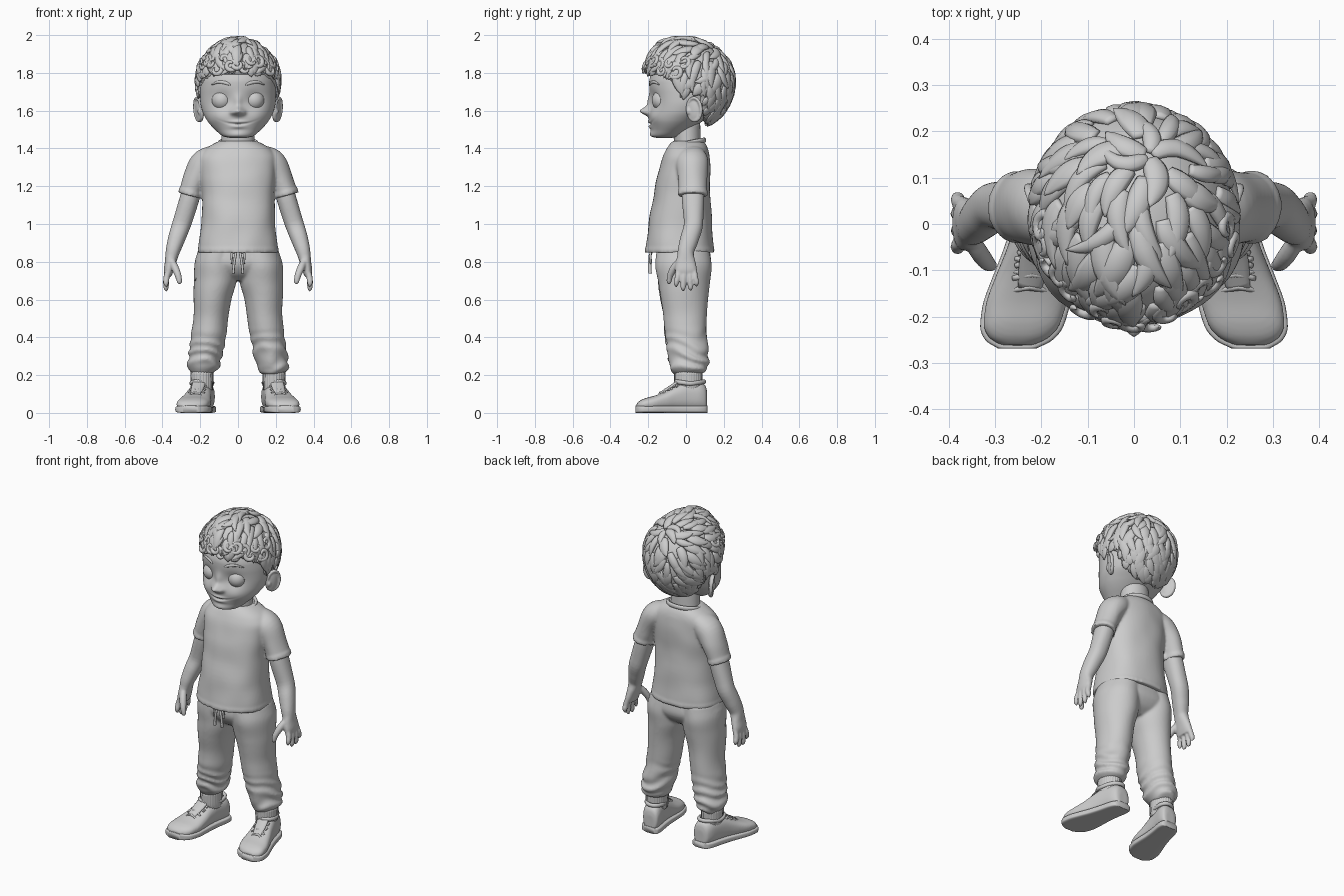
import bpy, bmesh, math, random
from mathutils import Vector, Matrix, noise

if "Cube" in bpy.data.objects:
    bpy.data.objects.remove(bpy.data.objects["Cube"])

random.seed(4)
X, Y, Z = Vector((1, 0, 0)), Vector((0, 1, 0)), Vector((0, 0, 1))


def spline(keys, sub, closed):
    """Smooth interpolation of key tuples without overshoot."""
    n = len(keys)
    get = (lambda i: keys[i % n]) if closed else (lambda i: keys[max(0, min(n - 1, i))])

    def slope(i, k):
        a, b = get(i)[k] - get(i - 1)[k], get(i + 1)[k] - get(i)[k]
        if not closed and i in (0, n - 1):
            return a + b
        return 2 * a * b / (a + b) if a * b > 0 else 0
    out = []
    for i in range(n if closed else n - 1):
        for j in range(sub):
            t = j / sub
            h = (2*t**3 - 3*t*t + 1, t**3 - 2*t*t + t, 3*t*t - 2*t**3, t**3 - t*t)
            out.append([h[0]*get(i)[k] + h[1]*slope(i, k) + h[2]*get(i+1)[k] + h[3]*slope(i+1, k)
                        for k in range(5)])
    return out if closed else out + [list(keys[-1])]


def tube(bm, keys, ref=X, axis=None, sub=5, seg=20, n=2.0, warp=None, closed=False):
    """Loft through keys (x, y, z, radius along ref, radius across)."""
    rows = spline(keys, sub, closed)
    pts = [Vector(r[:3]) for r in rows]
    rings, m = [], len(pts)
    for i, (r, p) in enumerate(zip(rows, pts)):
        nxt, prv = (pts[(i+1) % m], pts[i-1]) if closed else (pts[min(i+1, m-1)], pts[max(i-1, 0)])
        t = axis or (nxt - prv).normalized()
        d = ref(p) if callable(ref) else ref
        u = (d - t * d.dot(t)).normalized()
        v = t.cross(u)
        ring = []
        for k in range(seg):
            c, s = math.cos(2*math.pi*k/seg), math.sin(2*math.pi*k/seg)
            o = u * (math.copysign(abs(c)**(2/n), c) * r[3]) + v * (math.copysign(abs(s)**(2/n), s) * r[4])
            q = p + o
            ring.append(bm.verts.new(warp(q, o.normalized()) if warp else q))
        rings.append(ring)
    for i in range(m if closed else m - 1):
        a, b = rings[i], rings[(i + 1) % m]
        for k in range(seg):
            bm.faces.new((a[k], a[(k+1) % seg], b[(k+1) % seg], b[k]))
    if not closed:
        bm.faces.new(rings[0])
        bm.faces.new(rings[-1])


def ball(bm, loc, size, rot=0):
    mat = Matrix.Translation(loc) @ Matrix.Rotation(rot, 4, 'Z') @ Matrix.Diagonal((*size, 1))
    bmesh.ops.create_uvsphere(bm, u_segments=32, v_segments=20, radius=1, matrix=mat)


def make(name, bm, mirror=False, voxel=0, smooth=5):
    bmesh.ops.recalc_face_normals(bm, faces=bm.faces)
    me = bpy.data.meshes.new(name)
    bm.to_mesh(me)
    bm.free()
    me.shade_smooth()
    ob = bpy.data.objects.new(name, me)
    bpy.context.collection.objects.link(ob)
    if voxel:
        mod = ob.modifiers.new("merge", 'REMESH')
        mod.mode, mod.voxel_size, mod.use_smooth_shade = 'VOXEL', voxel, True
        mod = ob.modifiers.new("soften", 'SMOOTH')
        mod.iterations = smooth
    if mirror:
        ob.modifiers.new("mirror", 'MIRROR').use_mirror_merge = False


def hump(a, a0, sa, b, b0, sb):
    return math.exp(-((a - a0) / sa)**2 - ((b - b0) / sb)**2)


def taper(s, power):
    return max(.05, max(0.0, math.sin(math.pi * (.18 + .82 * s)))**power)


# Head with sculpted nose, sockets, cheeks and mouth
def face(p, o):
    if p.y < -.04:
        x, z = abs(p.x), p.z
        p.y -= (.046*hump(x, 0, .026, z, 1.597, .022) + .016*hump(x, .029, .012, z, 1.59, .013)
                + .014*hump(x, 0, .018, z, 1.645, .04) - .018*hump(x, .085, .045, z, 1.655, .042)
                + .008*hump(x, .11, .05, z, 1.565, .035) + .008*hump(x, 0, .04, z, 1.541, .008)
                + .009*hump(x, 0, .035, z, 1.515, .01) + .006*hump(x, 0, .04, z, 1.475, .016)
                - .009*hump(x, 0, .065, z, 1.528 + 2.2*x*x, .0045))
    return p


bm = bmesh.new()
head_rings = [(1.455, -.115, .035, .035), (1.463, -.108, .075, .072), (1.5, -.08, .122, .106),
              (1.55, -.05, .165, .145), (1.6, -.02, .19, .175), (1.65, -.005, .2, .185),
              (1.7, 0, .202, .192), (1.75, 0, .198, .195), (1.82, .01, .18, .185), (1.9, .02, .12, .12)]
tube(bm, [(0, y, z, a, b) for z, y, a, b in head_rings], axis=Z, sub=11, seg=120, warp=face)
make("head", bm)
bm = bmesh.new()
tube(bm, [(0, .01, 1.36, .1, .085), (0, .008, 1.42, .088, .07), (0, .0, 1.54, .085, .075)], axis=Z, seg=32)
make("neck", bm)

# Eyes, lids, brows, ears
bm = bmesh.new()
ball(bm, (.085, -.127, 1.655), (.054, .054, .054))
make("eye", bm, True)
bm = bmesh.new()
for a0, a1, r in ((5, 175, .007), (200, 340, .004)):
    lid = []
    for i in range(9):
        a = math.radians(a0 + (a1 - a0) * i / 8)
        lid.append((.085 + .05*math.cos(a), -.152 + .022*math.cos(a), 1.655 + .048*math.sin(a), r, r))
    tube(bm, lid, ref=Y, sub=2, seg=8)
make("eyelid", bm, True)
bm = bmesh.new()
tube(bm, [(.04, -.191, 1.735, .004, .004), (.065, -.184, 1.747, .006, .009),
          (.1, -.169, 1.752, .006, .008), (.138, -.141, 1.738, .003, .003)], ref=Y, seg=10)
make("eyebrow", bm, True)
bm = bmesh.new()
ball(bm, (.203, .04, 1.605), (.016, .038, .064), -.45)
rim = []
for i in range(16):
    c, s = math.cos(math.pi * i / 8), math.sin(math.pi * i / 8)
    rim.append((.209 + .017*c + .006*s, .044 + .036*c, 1.607 + .06*s - .004*c, .012, .009))
tube(bm, rim, sub=2, seg=10, closed=True)
ball(bm, (.203, .014, 1.596), (.012, .012, .018))
make("ear", bm, True, .005, 3)

# Hair: cap plus tapered locks that flow from the crown
C = Vector((0, .02, 1.735))
FRONT = Vector((0, -.65, .76)).normalized()


def scalp(d, lift=0.0):
    b = (1 + .14 * math.exp(8 * (d.dot(FRONT) - 1))) + lift
    return C + Vector((d.x * .214, d.y * .227, d.z * .234)) * b


def hairline(y):
    line = ((-.14, 1.79), (-.05, 1.73), (-.035, 1.66), (-.005, 1.66), (.01, 1.69), (.075, 1.68), (.1, 1.53), (.14, 1.5))
    if y <= line[0][0]:
        return line[0][1]
    for (a, za), (b, zb) in zip(line, line[1:]):
        if y <= b:
            return za + (zb - za) * (y - a) / (b - a)
    return 1.5


bm = bmesh.new()
bmesh.ops.create_uvsphere(bm, u_segments=80, v_segments=56, radius=1)
for v in bm.verts:
    p = scalp(v.co)
    v.co = p if p.z > hairline(p.y) else C + (p - C) * .8
make("hair_cap", bm)

crown = Vector((.15, .55, .82)).normalized()
e1 = crown.cross(X).normalized()
e2 = crown.cross(e1)
bm = bmesh.new()
for row in range(12):
    th0 = .04 + row * .2
    count = max(5, int(30 * math.sin(th0)))
    for i in range(count):
        phi0 = 2 * math.pi * (i + random.uniform(-.35, .35) + .5 * (row % 2)) / count
        length, bend = random.uniform(.42, .62), random.choice((-1, 1, 1)) * random.uniform(.1, .4)
        wide, flick = random.uniform(.02, .032), random.uniform(.02, .1)
        keys = []
        for j in range(8):
            s = j / 7
            th = th0 + length * s
            phi = phi0 + bend * s * s / max(.4, math.sin(th))
            d = crown * math.cos(th) + (e1 * math.cos(phi) + e2 * math.sin(phi)) * math.sin(th)
            top = max(0, min(1, (scalp(d).z - 1.62) / .2))
            p = scalp(d, .012 + (.02 * math.sin(math.pi * s) + flick * s**3) * (.25 + .75 * top))
            if p.z < hairline(p.y) - .012:
                break
            keys.append([*p, .014 * (.45 + .55 * top), wide])
        if len(keys) < 4:
            continue
        for j, k in enumerate(keys):
            f = taper(j / (len(keys) - 1), .7)
            k[3] *= f
            k[4] *= f
        tube(bm, keys, ref=lambda q: (q - C).normalized(), sub=2, seg=8)
make("hair_locks", bm)

# Curled fringe ends along the brow and temples
bm = bmesh.new()
for i in range(17):
    a = math.radians(-82 + 164 * i / 16)
    d = Vector((math.sin(a), -math.cos(a), random.uniform(.3, .62))).normalized()
    mid, t1 = scalp(d, .02), Z.cross(d).normalized()
    t2, spin, start = d.cross(t1), random.choice((-1, 1)), random.uniform(0, 6.3)
    size, keys = random.uniform(.028, .042), []
    for j in range(14):
        s = j / 13
        r, w, f = size * (1 - .7 * s), start + spin * 6.5 * s, taper(s, .6)
        p = mid + t1 * (r * math.cos(w)) + t2 * (r * math.sin(w)) + d * (.022 * s)
        keys.append((*p, .011 * f, .013 * f))
    tube(bm, keys, ref=d, sub=2, seg=8)
make("hair_curls", bm)


# Shirt: torso and sleeves merged, with raised hems
def cloth(p, o):
    return p + o * (.006 * noise.noise(p * 8) + (.004 if p.z < .875 else 0))


bm = bmesh.new()
shirt_rings = [(.848, -.032, .211, .18), (.875, -.032, .211, .18), (1.0, -.03, .197, .168), (1.15, -.022, .19, .15),
               (1.25, -.012, .2, .14), (1.34, -.002, .204, .127), (1.39, .006, .18, .113), (1.425, .01, .13, .095),
               (1.44, .01, .1, .08)]
tube(bm, [(0, y, z, a, b) for z, y, a, b in shirt_rings], axis=Z, sub=6, seg=64, n=2.3, warp=cloth)
for s in (1, -1):
    tube(bm, [(s*.11, .02, 1.36, .06, .08), (s*.175, .03, 1.325, .075, .085), (s*.222, .036, 1.25, .064, .08),
              (s*.25, .037, 1.175, .06, .075), (s*.251, .037, 1.172, .064, .079), (s*.257, .037, 1.15, .064, .079)],
         seg=36, warp=lambda p, o: p + o * .005 * noise.noise(p * 10))
make("shirt", bm, voxel=.008, smooth=4)
bm = bmesh.new()
collar = []
for i in range(24):
    c, s = math.cos(math.pi * i / 12), math.sin(math.pi * i / 12)
    collar.append((.1*c, .01 + .088*s, 1.427 + .017*s, .014, .009))
tube(bm, collar, ref=Z, sub=2, seg=10, closed=True)
make("collar", bm)

# Arm with palm, fingers and thumb
bm = bmesh.new()
tube(bm, [(.215, .036, 1.28, .045, .05), (.252, .037, 1.15, .052, .06), (.295, .04, 1.01, .05, .051),
          (.326, .018, .92, .045, .049), (.348, -.002, .845, .036, .043), (.357, -.002, .8, .03, .052),
          (.367, .0, .755, .026, .058), (.37, .002, .725, .018, .054)], seg=28, n=2.2)
for y, tip, spread in ((-.04, .665, -.012), (-.012, .643, -.003), (.018, .645, .006), (.044, .668, .012)):
    tube(bm, [(.366, y, .76, .015, .014), (.379, y + spread*.4, .715, .0165, .0155),
              (.381, y + spread, tip + .022, .0145, .014), (.376, y + spread, tip, .004, .004)], seg=14)
tube(bm, [(.352, -.03, .805, .018, .02), (.332, -.065, .765, .02, .02), (.315, -.086, .72, .017, .016),
          (.309, -.09, .69, .013, .012), (.308, -.09, .68, .003, .003)], seg=14)
make("arm", bm, True, .0055, 3)


# Trousers: hips and legs merged, folds gathered low
def folds(p, o):
    low = max(0, min(1, (.46 - p.z) / .15))
    q = noise.noise(p * 6)
    return p + o * (.007 * q + .007 * low * math.sin(p.z * 85 + 7 * q + 4 * p.x))


bm = bmesh.new()
tube(bm, [(0, -.012, .7, .1, .07), (0, -.012, .74, .2, .12), (0, -.013, .8, .228, .146), (0, -.015, .88, .2, .135)],
     axis=Z, seg=56, n=2.3)
leg = [(.86, .105, -.014, .11, .14), (.78, .118, -.013, .117, .148), (.7, .121, -.012, .114, .138),
       (.6, .135, -.01, .101, .125), (.5, .144, -.004, .093, .115), (.4, .156, .0, .09, .11),
       (.3, .174, .01, .088, .107), (.25, .182, .014, .085, .104), (.222, .188, .013, .073, .086),
       (.205, .19, .012, .055, .07)]
for s in (1, -1):
    tube(bm, [(s*x, y, z, a, b) for z, x, y, a, b in leg], axis=Z, sub=8, seg=40, warp=folds)
make("trousers", bm, voxel=.008, smooth=3)
bm = bmesh.new()
tube(bm, [(.19, .012, .12, .055, .066), (.19, .012, .15, .058, .072), (.19, .012, .22, .06, .074)], axis=Z, seg=96,
     warp=lambda p, o: p + o * .002 * math.sin(30 * math.atan2(o.y, o.x)))
make("ankle_cuff", bm, True)
bm = bmesh.new()
tube(bm, [(.008, -.18, .86, .006, .007), (.016, -.192, .82, .007, .008), (.024, -.192, .76, .007, .009),
          (.025, -.19, .738, .008, .01)], seg=10)
tube(bm, [(.008, -.185, .855, .006, .006), (.035, -.188, .84, .006, .006), (.03, -.186, .79, .006, .006)], seg=10)
make("drawstring", bm, True)
bm = bmesh.new()
tube(bm, [(.165, -.128, .835, .005, .006), (.195, -.103, .77, .005, .006), (.226, -.06, .7, .004, .005)], seg=8)
make("pocket_edge", bm, True)

# Shoes: upper, sole, opening, tongue and laces; toes turn outward
foot = [(.112, .03, .11), (.105, .046, .14), (.07, .058, .163), (.01, .061, .165), (-.05, .067, .145),
        (-.11, .078, .113), (-.17, .087, .09), (-.215, .083, .078), (-.245, .065, .064), (-.262, .035, .048)]


def foot_x(y):
    return .196 - .215 * y


bm = bmesh.new()
tube(bm, [(foot_x(y), y, (h + .012) / 2, w, (h - .012) / 2) for y, w, h in foot], axis=-Y, seg=36, n=2.5)
make("shoe_upper", bm, True, .006, 4)
bm = bmesh.new()
tube(bm, [(foot_x(y), y * 1.025, .019, w + .007, .019) for y, w, h in foot], axis=-Y, seg=48, n=5)
make("shoe_sole", bm, True)
bm = bmesh.new()
rim = []
for i in range(16):
    c, s = math.cos(math.pi * i / 8), math.sin(math.pi * i / 8)
    y = .022 + .075 * s
    rim.append((foot_x(y) + .054*c, y, .155 + .01*abs(s), .012, .01))
tube(bm, rim, ref=Z, sub=2, seg=10, closed=True)
tube(bm, [(foot_x(-.03), -.03, .175, .035, .01), (foot_x(-.08), -.08, .137, .034, .01),
          (foot_x(-.14), -.14, .1, .025, .008)], seg=14)
for i in range(4):
    y, h = -.055 - .027 * i, .158 - .0165 * i
    for k in (-1, 1):
        tube(bm, [(foot_x(y) - .042, y - .008*k, h - .02, .005, .006), (foot_x(y), y, h, .005, .006),
                  (foot_x(y) + .042, y + .008*k, h - .02, .005, .006)], ref=Z, seg=8)
make("shoe_laces", bm, True)
